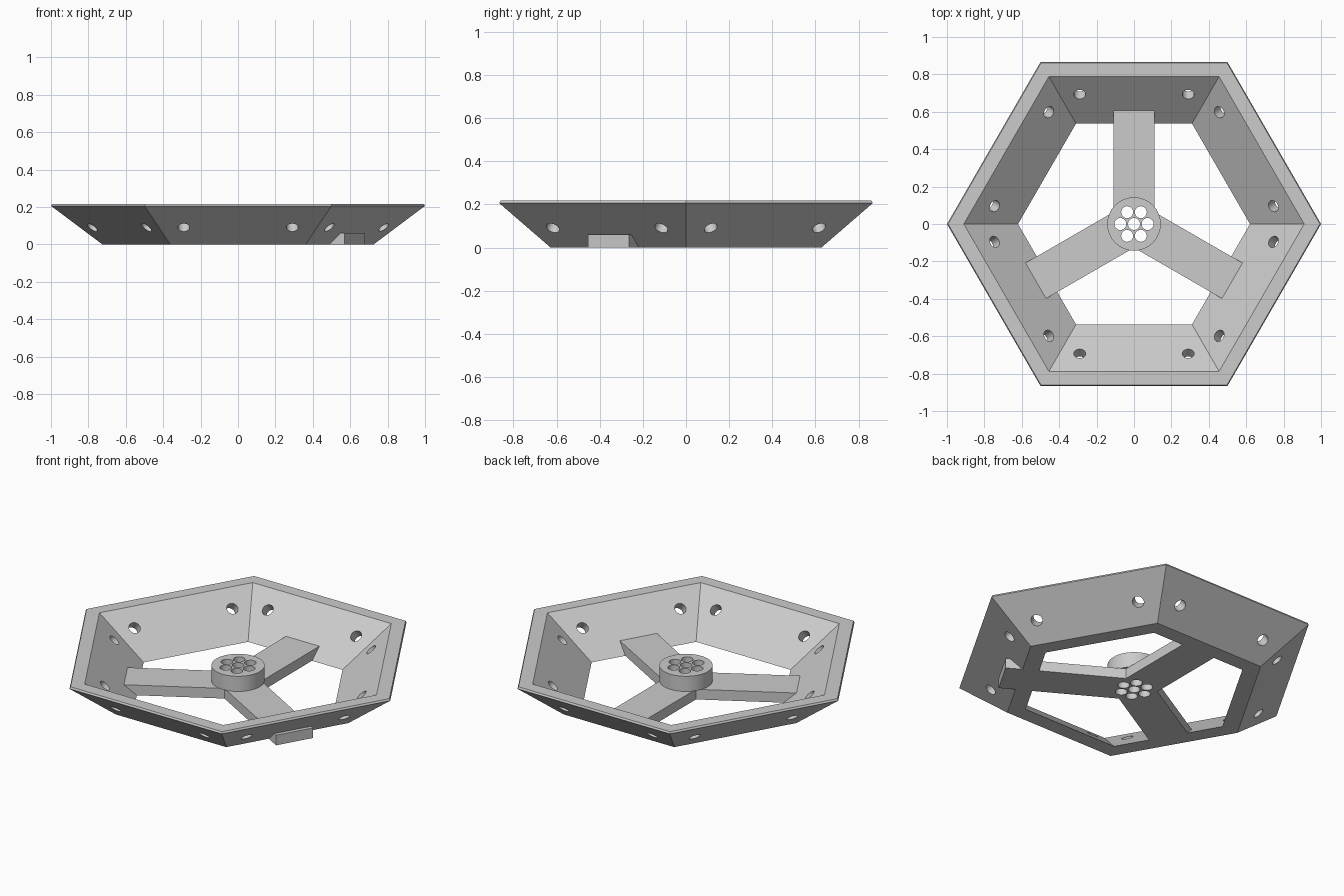
import bpy, bmesh
from math import sin, cos, radians, pi
from mathutils import Vector, Matrix

cube = bpy.data.objects.get("Cube")
if cube:
    bpy.data.objects.remove(cube, do_unlink=True)

grey = bpy.data.materials.new("light grey plastic")
grey.use_nodes = True
colour = (0.6, 0.6, 0.6, 1)
grey.diffuse_color = colour
grey.node_tree.nodes["Principled BSDF"].inputs["Base Color"].default_value = colour


def finish(name, bm):
    bmesh.ops.recalc_face_normals(bm, faces=bm.faces)
    mesh = bpy.data.meshes.new(name)
    bm.to_mesh(mesh)
    bm.free()
    mesh.materials.append(grey)
    obj = bpy.data.objects.new(name, mesh)
    bpy.context.collection.objects.link(obj)
    return obj


def polar(r, angle, z=0):
    return Vector((r * cos(angle), r * sin(angle), z))


def cylinder(bm, centre, axis, radius, depth, segments=24):
    turn = axis.to_track_quat('Z', 'Y').to_matrix().to_4x4()
    bmesh.ops.create_cone(bm, cap_ends=True, segments=segments, radius1=radius,
                          radius2=radius, depth=depth,
                          matrix=Matrix.Translation(centre) @ turn)


def cut(obj, cutter):
    mod = obj.modifiers.new("holes", 'BOOLEAN')
    mod.operation = 'DIFFERENCE'
    mod.solver = 'EXACT'
    mod.object = cutter
    bpy.context.view_layer.objects.active = obj
    bpy.ops.object.modifier_apply(modifier=mod.name)


# Hexagonal sloping wall, swept from its cross-section
profile = [(0.725, 0), (1.0, 0.206), (0.994, 0.217), (0.91, 0.217), (0.62, 0)]
bm = bmesh.new()
rings = [[bm.verts.new(polar(r, k * pi / 3, z)) for r, z in profile] for k in range(6)]
n = len(profile)
for k in range(6):
    a, b = rings[k], rings[(k + 1) % 6]
    for i in range(n):
        j = (i + 1) % n
        bm.faces.new((a[i], b[i], b[j], a[j]))
wall = finish("hexagonal_wall", bm)

# Two holes square to each sloping side
bm = bmesh.new()
for k in range(6):
    a = radians(30 + 60 * k)
    axis = (polar(0.206, a) - Vector((0, 0, 0.238))).normalized()
    for side in (-0.29, 0.29):
        centre = polar(0.713, a, 0.112) + polar(side, a + pi / 2)
        cylinder(bm, centre, axis, 0.032, 0.2)
wall_cutter = finish("wall_hole_cutter", bm)
cut(wall, wall_cutter)

# Three-armed spider, one arm running through the wall
half = 0.11
bm = bmesh.new()
outline = []
for angle, length in ((90, 0.62), (210, 0.62), (330, 0.72)):
    a = radians(angle)
    for s in (-half, half):
        outline.append(polar(length, a) + polar(s, a + pi / 2))
    outline.append(polar(half / sin(pi / 3), a + pi / 3))
base = bm.faces.new([bm.verts.new(p) for p in outline])
top = bmesh.ops.extrude_face_region(bm, geom=[base])["geom"]
bmesh.ops.translate(bm, vec=(0, 0, 0.06),
                    verts=[v for v in top if isinstance(v, bmesh.types.BMVert)])
arms = finish("support_arms", bm)

# Round hub on top of the arms
up = Vector((0, 0, 1))
bm = bmesh.new()
cylinder(bm, Vector((0, 0, 0.105)), up, 0.143, 0.09, 64)
hub = finish("hub", bm)

# Seven holes through hub and arms
bm = bmesh.new()
for p in [Vector()] + [polar(0.073, k * pi / 3) for k in range(6)]:
    cylinder(bm, p + up * 0.08, up, 0.032, 0.4)
hub_cutter = finish("hub_hole_cutter", bm)
cut(arms, hub_cutter)
cut(hub, hub_cutter)

for cutter in (wall_cutter, hub_cutter):
    bpy.data.objects.remove(cutter, do_unlink=True)

# Smooth the round surfaces, keep the edges sharp
bpy.ops.object.select_all(action='DESELECT')
for obj in (wall, arms, hub):
    obj.select_set(True)
bpy.context.view_layer.objects.active = wall
bpy.ops.object.shade_smooth_by_angle()
